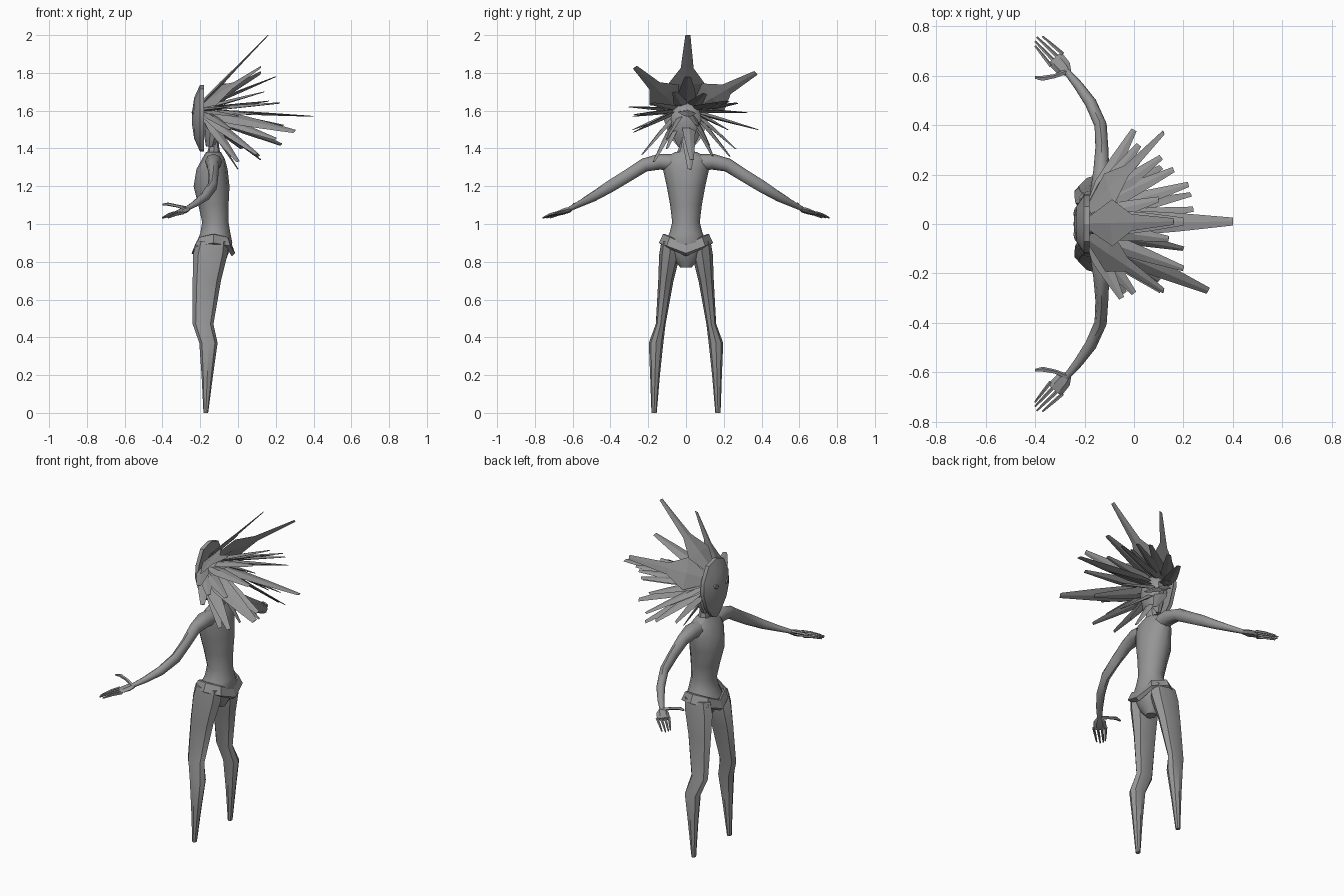
import bpy, bmesh, math
from mathutils import Vector

cube = bpy.data.objects.get("Cube")
if cube:
    bpy.data.objects.remove(cube)

grey = bpy.data.materials.new("plain grey")
grey.use_nodes = True
colour = (.3, .3, .3, 1)
grey.diffuse_color = colour
grey.node_tree.nodes["Principled BSDF"].inputs["Base Color"].default_value = colour

X, Z = Vector((1, 0, 0)), Vector((0, 0, 1))


def finish(name, bm, smooth=None):
    """Turn a bmesh into a named object."""
    bmesh.ops.recalc_face_normals(bm, faces=bm.faces)
    mesh = bpy.data.meshes.new(name)
    bm.to_mesh(mesh)
    bm.free()
    mesh.materials.append(grey)
    obj = bpy.data.objects.new(name, mesh)
    bpy.context.collection.objects.link(obj)
    if smooth:
        bpy.ops.object.select_all(action='DESELECT')
        obj.select_set(True)
        bpy.context.view_layer.objects.active = obj
        bpy.ops.object.shade_smooth_by_angle(angle=math.radians(smooth))
    return obj


def skin(bm, loops, closed=False):
    """Bridge point loops with quads, capping the ends unless closed."""
    rows = [[bm.verts.new(p) for p in loop] for loop in loops]
    pairs = list(zip(rows, rows[1:]))
    if closed:
        pairs.append((rows[-1], rows[0]))
    for a, b in pairs:
        for i in range(len(a)):
            j = (i + 1) % len(a)
            bm.faces.new((a[i], a[j], b[j], b[i]))
    if not closed:
        bm.faces.new(rows[0])
        bm.faces.new(rows[-1])


def ellipse(centre, u, v, sides):
    steps = [math.tau * i / sides for i in range(sides)]
    return [centre + u * math.cos(a) + v * math.sin(a) for a in steps]


def column(name, rings, sides, smooth):
    """Upright loft from (z, x_min, x_max, y_min, y_max) rings."""
    loops = []
    for z, x0, x1, y0, y1 in rings:
        centre = Vector(((x0 + x1) / 2, (y0 + y1) / 2, z))
        loops.append(ellipse(centre, X * (x1 - x0) / 2, Vector((0, (y1 - y0) / 2, 0)), sides))
    bm = bmesh.new()
    skin(bm, loops)
    return finish(name, bm, smooth)


def limb(bm, path, sides, side=1):
    """Sweep ellipses along (x, y, z, half_width, half_height) points."""
    points = [Vector((x, y * side, z)) for x, y, z, w, h in path]
    loops = []
    for i, p in enumerate(points):
        along = (points[min(i + 1, len(points) - 1)] - points[max(i - 1, 0)]).normalized()
        across = along.cross(Z).normalized()
        loops.append(ellipse(p, across * path[i][3], along.cross(across) * path[i][4], sides))
    skin(bm, loops)


# Torso, from crotch to base of neck
column("torso", [
    (.77, -.15, -.09, -.03, .03), (.82, -.19, -.06, -.075, .075),
    (.9, -.22, -.03, -.115, .115), (.95, -.2, -.04, -.088, .088),
    (1.01, -.19, -.05, -.073, .073), (1.1, -.21, -.05, -.084, .084),
    (1.2, -.235, -.045, -.102, .102), (1.29, -.22, -.055, -.122, .122),
    (1.345, -.19, -.07, -.12, .12), (1.38, -.17, -.09, -.06, .06)], 12, 40)

# Neck and skull
column("neck", [(1.35, -.17, -.09, -.06, .06), (1.41, -.155, -.1, -.035, .035),
                (1.48, -.16, -.1, -.035, .035)], 8, 40)
column("skull", [(1.41, -.17, -.12, -.045, .045), (1.47, -.18, -.09, -.075, .075),
                 (1.56, -.18, -.07, -.085, .085), (1.62, -.18, -.09, -.07, .07),
                 (1.65, -.18, -.13, -.04, .04)], 10, 40)

# Mask: rim and domed front from one mirrored outline
half = [(.07, .155), (.115, .07), (.12, 0), (.085, -.1), (.03, -.165)]
outline = [(0, .175)] + half + [(0, -.175)] + [(-y, z) for y, z in reversed(half)]
bm = bmesh.new()
skin(bm, [[Vector((x, y * s, 1.56 + z * s)) for y, z in outline]
          for x, s in ((-.19, .85), (-.18, 1), (-.202, 1), (-.232, .62), (-.243, .2))])
finish("mask", bm, 25)

# Eyes: shallow slanted lenses on the mask
for side, label in ((1, "right"), (-1, "left")):
    bm = bmesh.new()
    u, v = Vector((.006, .024 * side, .01)), Vector((0, -.005 * side, .013))
    centre = Vector((-.234, .052 * side, 1.595))
    skin(bm, [ellipse(centre, u, v, 6), ellipse(centre - X * .008, u * .6, v * .6, 6)])
    finish(label + "_eye", bm)

# Belt: flared faceted ring dipping to a point at front and back
bm = bmesh.new()
loops = []
for i in range(8):
    a = math.tau * i / 8
    c, s = math.cos(a), math.sin(a)
    z = .92 - .055 * (1 - abs(s))
    x_r, y_r = .112 * (1.1 if i % 2 else 1), .14
    loops.append([Vector((-.13 + c * x_r * k, s * y_r * k, z + dz))
                  for k, dz in ((.8, .028), (.87, .026), (1.03, -.02), (.86, -.036))])
skin(bm, loops, closed=True)
finish("belt", bm)

# Legs, arms and hands, built once and mirrored by sign
leg = [(.91, -.22, -.05, .04, .13), (.84, -.237, -.055, .03, .142),
       (.7, -.24, -.09, .066, .147), (.47, -.24, -.13, .108, .16),
       (.37, -.205, -.108, .12, .197), (.2, -.193, -.132, .138, .19),
       (.0, -.183, -.158, .155, .183)]
arm = [(-.13, .07, 1.325, .045, .045), (-.13, .14, 1.33, .046, .042),
       (-.132, .22, 1.312, .032, .036), (-.13, .31, 1.255, .026, .033),
       (-.135, .4, 1.2, .025, .032), (-.175, .49, 1.145, .024, .026),
       (-.225, .56, 1.108, .019, .018), (-.275, .62, 1.078, .013, .012)]
palm = [(-.265, .61, 1.08, .015, .012), (-.285, .63, 1.072, .034, .015),
        (-.32, .67, 1.058, .036, .011)]
thumb = [(-.275, .615, 1.083, .011, .011), (-.32, .597, 1.095, .009, .008),
         (-.37, .588, 1.105, .011, .009), (-.4, .592, 1.103, .006, .005)]
tips = [(-.4, .72), (-.4, .738), (-.393, .755), (-.37, .758)]

for side, label in ((1, "right"), (-1, "left")):
    column(label + "_leg", [r[:3] + (r[3] * side, r[4] * side) for r in leg], 8, 30)
    bm = bmesh.new()
    limb(bm, arm, 8, side)
    finish(label + "_arm", bm, 50)
    bm = bmesh.new()
    limb(bm, palm, 6, side)
    limb(bm, thumb, 5, side)
    for i, (x, y) in enumerate(tips):
        spread = (i - 1.5) * .016
        root = (-.312 + spread, .663 + spread, 1.06, .008, .008)
        middle = ((root[0] + x) / 2, (root[1] + y) / 2, 1.05, .007, .007)
        limb(bm, [root, middle, (x, y, 1.033, .004, .004)], 5, side)
    finish(label + "_hand", bm, 30)


# Hair: flat kite-shaped blades fanning back from the head
def blade(bm, tip, width, shape, facing):
    """Flat blade to tip; facing is its normal, leaning outward in y."""
    tip = Vector(tip)
    root = Vector((-.18, max(-.06, min(.06, tip.y * .25)), 1.6 + (tip.z - 1.58) * .12))
    along = tip - root
    outward = max(-1, min(1, tip.y * 10))
    across = along.cross(Vector((facing[0], facing[1] * outward, facing[2]))).normalized()
    normal = across.cross(along).normalized()
    loops = []
    for t, w, thick in shape:
        centre = root + along * t
        loops.append([centre + across * w * width, centre + normal * thick,
                      centre - across * w * width, centre - normal * thick])
    skin(bm, loops)


broad = [(0, .3, .01), (.27, 1, .01), (.5, .36, .006), (1, .14, .002)]
slim = [(0, .5, .01), (.32, 1, .01), (.62, .75, .007), (1, .32, .002)]

crest = [(.16, .01, 2), (.12, .37, 1.8), (.12, -.27, 1.83)]
back = [(.2, .01, 1.78), (.4, .01, 1.57), (.3, -.27, 1.49)]
upper = [
    (.22, .16, 1.64), (.16, .22, 1.65), (.2, -.18, 1.64), (.02, .32, 1.59),
    (.11, .27, 1.64), (.11, -.27, 1.58), (.0, -.28, 1.57), (-.05, -.3, 1.62),
    (.14, -.06, 1.7), (.1, .1, 1.69)]
lower = [
    (.0, .38, 1.5), (.23, .12, 1.42), (.2, -.1, 1.45), (.11, .23, 1.36),
    (.1, -.23, 1.37), (.02, .26, 1.4), (.0, -.17, 1.33), (.0, .02, 1.29),
    (-.03, .14, 1.36), (.12, .03, 1.34), (-.04, -.28, 1.5), (-.04, .22, 1.5),
    (.24, .06, 1.52), (-.06, -.1, 1.4)]

for name, tip_list, width, shape, facing in (
        ("hair_crest", crest, .095, broad, (-1, 0, .3)),
        ("hair_back", back, .05, slim, (0, .7, 1)),
        ("hair_upper", upper, .036, slim, (0, .3, 1)),
        ("hair_lower", lower, .036, slim, (.5, 1, 1))):
    bm = bmesh.new()
    for tip in tip_list:
        blade(bm, tip, width, shape, facing)
    finish(name, bm)
